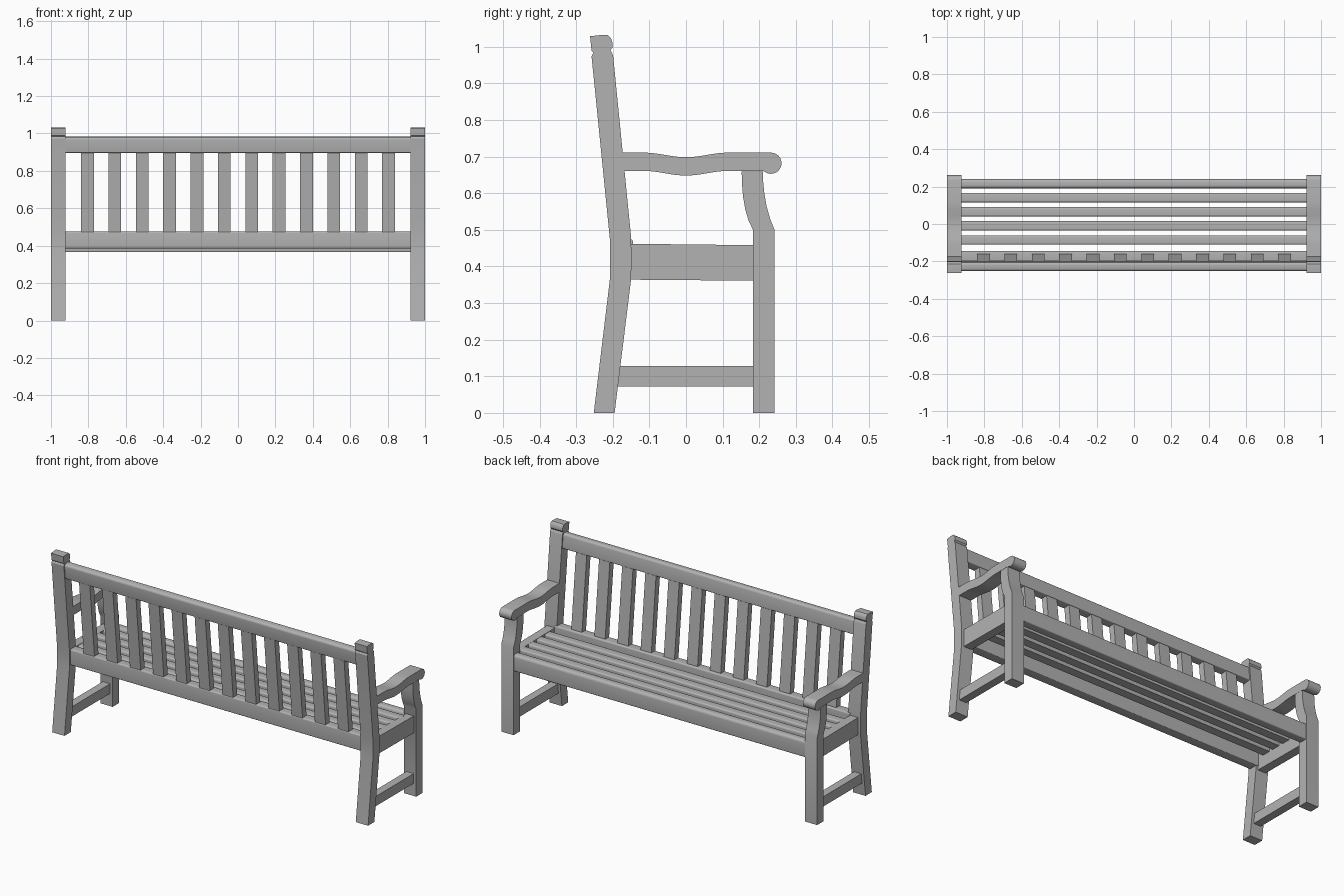
import bpy, bmesh, math

if "Cube" in bpy.data.objects:
    bpy.data.objects.remove(bpy.data.objects["Cube"])

wood = bpy.data.materials.new("grey wood")
wood.diffuse_color = (0.45, 0.45, 0.45, 1)
wood.use_nodes = True
wood.node_tree.nodes["Principled BSDF"].inputs["Base Color"].default_value = wood.diffuse_color


def extrude(name, pts, x0, x1):
    """Extrude a (y, z) outline along x."""
    bm = bmesh.new()
    a = [bm.verts.new((x0, y, z)) for y, z in pts]
    b = [bm.verts.new((x1, y, z)) for y, z in pts]
    n = len(pts)
    bm.faces.new(a)
    bm.faces.new(b[::-1])
    for i in range(n):
        j = (i + 1) % n
        bm.faces.new((a[i], b[i], b[j], a[j]))
    bmesh.ops.recalc_face_normals(bm, faces=bm.faces)
    me = bpy.data.meshes.new(name)
    bm.to_mesh(me)
    bm.free()
    me.materials.append(wood)
    ob = bpy.data.objects.new(name, me)
    bpy.context.collection.objects.link(ob)
    bpy.ops.object.select_all(action='DESELECT')
    ob.select_set(True)
    bpy.context.view_layer.objects.active = ob
    bpy.ops.object.shade_smooth_by_angle(angle=math.radians(32))
    return ob


def section(cy, cz, w, h, r_top=0.0, r_bot=0.0, tilt=0.0, seg=5):
    """Rectangle outline with rounded corners, tilted backwards."""
    pts = []
    for k, (sy, sz) in enumerate(((1, 1), (-1, 1), (-1, -1), (1, -1))):
        r = r_top if sz > 0 else r_bot
        for i in range(seg + 1 if r else 1):
            t = math.pi / 2 * (k + i / seg)
            y = sy * (w / 2 - r) + (r * math.cos(t) if r else 0)
            z = sz * (h / 2 - r) + (r * math.sin(t) if r else 0)
            pts.append((cy + y * math.cos(tilt) - z * math.sin(tilt),
                        cz + y * math.sin(tilt) + z * math.cos(tilt)))
    return pts


# side outlines
post = [(-0.252, 0), (-0.195, 0), (-0.15, 0.365), (-0.149, 0.42), (-0.15, 0.48),
        (-0.199, 0.975), (-0.202, 0.984), (-0.207, 0.99), (-0.201, 0.998),
        (-0.201, 1.012), (-0.205, 1.024), (-0.214, 1.032), (-0.225, 1.033),
        (-0.262, 1.029), (-0.258, 0.989), (-0.253, 0.984), (-0.258, 0.974),
        (-0.208, 0.475), (-0.207, 0.42), (-0.208, 0.365)]
leg = [(0.183, 0), (0.242, 0), (0.242, 0.5), (0.23, 0.53), (0.22, 0.565),
       (0.214, 0.6), (0.211, 0.63), (0.21, 0.66), (0.152, 0.66), (0.153, 0.625),
       (0.156, 0.59), (0.162, 0.555), (0.171, 0.525), (0.183, 0.5)]


def dip(y):
    return 0.0063 * (1 + math.cos(math.pi * y / 0.115))


ys = [-0.115 + 0.23 * i / 16 for i in range(17)]
arm = [(-0.173, 0.711)] + [(y, 0.711 - dip(y)) for y in ys]
arm += [(0.232 + 0.029 * math.cos(math.radians(a)), 0.682 + 0.029 * math.sin(math.radians(a)))
        for a in range(90, -121, -15)]
arm += [(0.21, 0.661)] + [(y, 0.661 - dip(y)) for y in reversed(ys)] + [(-0.168, 0.661)]

# end frames, both sides
for tag, s in (("left", -1), ("right", 1)):
    extrude("back_post_" + tag, post, s * 0.922, s * 1.0)
    extrude("front_leg_" + tag, leg, s * 0.922, s * 1.0)
    extrude("armrest_" + tag, arm, s * 0.922, s * 1.0)
    extrude("seat_side_rail_" + tag,
            [(-0.16, 0.364), (0.2, 0.361), (0.2, 0.458), (-0.16, 0.462)], s * 0.935, s * 0.985)
    extrude("low_stretcher_" + tag,
            [(-0.19, 0.072), (0.2, 0.072), (0.2, 0.128), (-0.19, 0.128)], s * 0.938, s * 0.984)

# long rails
L = 0.935
TILT = math.atan(0.1)
extrude("front_seat_rail", section(0.2155, 0.412, 0.049, 0.094, 0.016, 0.006), -L, L)
extrude("back_seat_rail", section(-0.172, 0.43, 0.054, 0.09, 0.008, 0.004), -L, L)
extrude("top_back_rail", section(-0.2255, 0.94, 0.046, 0.084, 0.014, 0.004, TILT), -L, L)

# seat slats
for i in range(4):
    extrude(f"seat_slat_{i + 1}", section(0.141 - 0.0755 * i, 0.445, 0.05, 0.028, 0.009), -L - 0.01, L + 0.01)

# upright back slats
for i in range(12):
    x = -0.805 + 1.61 * i / 11
    extrude(f"back_slat_{i + 1}", section(-0.2, 0.687, 0.036, 0.44, tilt=TILT), x - 0.034, x + 0.034)
